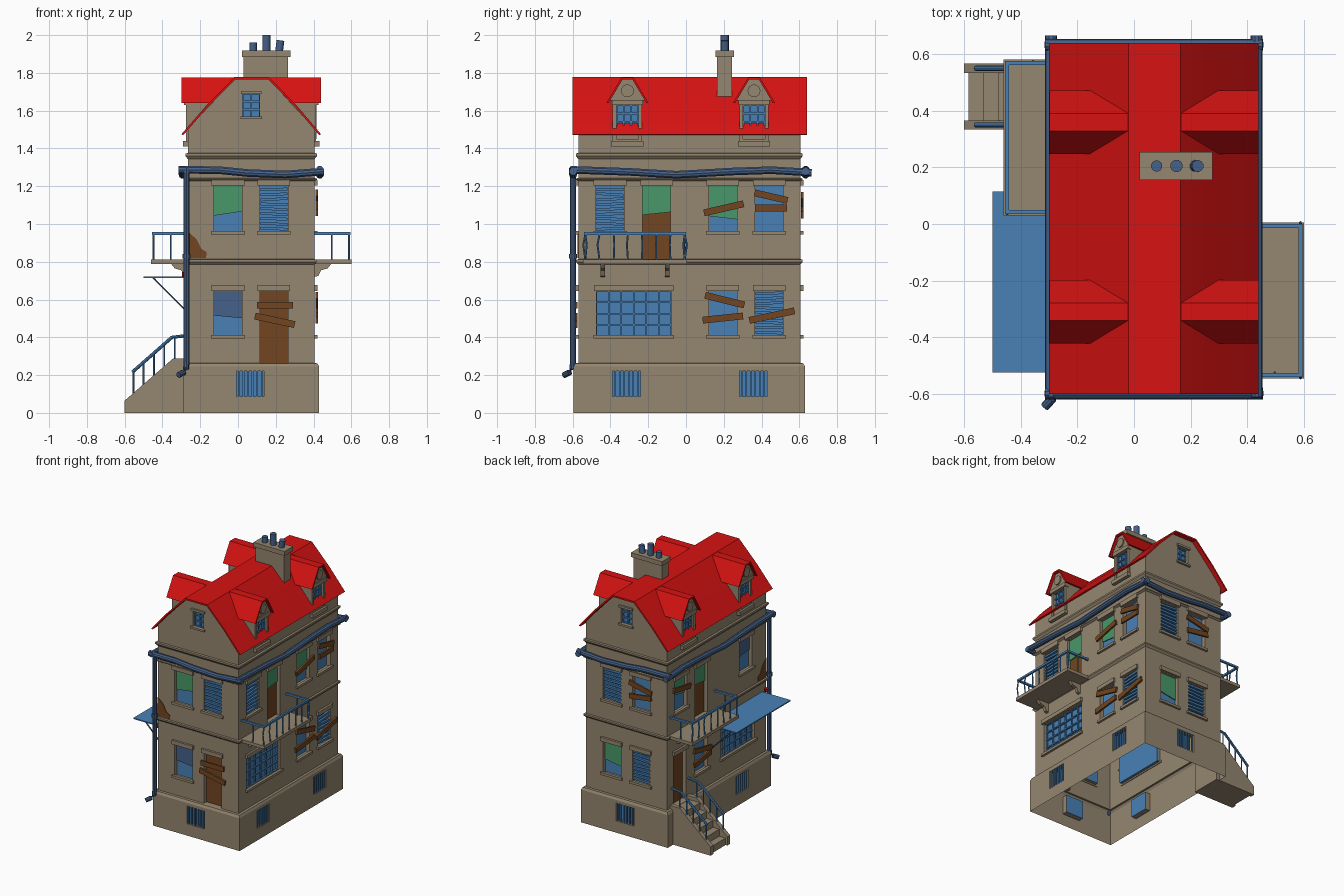
import bpy, bmesh, math, random
from mathutils import Vector

if "Cube" in bpy.data.objects:
    bpy.data.objects.remove(bpy.data.objects["Cube"])
random.seed(4)

COL = {"stone": (0.30, 0.24, 0.16), "roof_red": (0.68, 0.006, 0.006), "glass_blue": (0.065, 0.22, 0.47),
       "curtain_green": (0.065, 0.31, 0.14), "wood_brown": (0.17, 0.06, 0.015), "slate_blue": (0.06, 0.12, 0.25)}
MATS = {}
for n, c in COL.items():
    MATS[n] = bpy.data.materials.new(n)
    MATS[n].diffuse_color = (*c, 1)
PARTS = {}
X0, X1, Y0, Y1 = -0.265, 0.405, -0.57, 0.605   # outer wall planes


def add(part, mat, verts, faces, recalc=True):
    bm = PARTS.setdefault(part, (mat, bmesh.new()))[1]
    vs = [bm.verts.new(v) for v in verts]
    fs = [bm.faces.new([vs[i] for i in f]) for f in faces]
    if recalc:
        bmesh.ops.recalc_face_normals(bm, faces=fs)


def P(s, u, z, d):  # wall coordinates: along wall, height, outward distance
    return Vector({"F": (u, Y0 - d, z), "R": (X1 + d, u, z), "B": (u, Y1 + d, z), "L": (X0 - d, u, z)}[s])


def prism(part, mat, pts, f, t0, t1):
    n = len(pts)
    add(part, mat, [f(a, b, t) for t in (t0, t1) for a, b in pts],
        [list(range(n)), list(range(n, 2 * n))] + [(i, (i + 1) % n, n + (i + 1) % n, n + i) for i in range(n)])


def plate(part, mat, s, pts, d0, d1):
    prism(part, mat, pts, lambda u, z, d: P(s, u, z, d), d0, d1)


def wbox(part, mat, s, u, z, w, h, d0, d1, ang=0):
    c, k = math.cos(math.radians(ang)), math.sin(math.radians(ang))
    plate(part, mat, s, [(u + a * w / 2 * c - b * h / 2 * k, z + a * w / 2 * k + b * h / 2 * c)
                         for a, b in ((-1, -1), (1, -1), (1, 1), (-1, 1))], d0, d1)


def box(part, mat, x0, x1, y0, y1, z0, z1):
    prism(part, mat, [(x0, y0), (x1, y0), (x1, y1), (x0, y1)], lambda a, b, t: (a, b, t), z0, z1)


def tube(part, mat, pts, r, n=10):
    pts = [Vector(p) for p in pts]
    vs, m = [], len(pts)
    for i, p in enumerate(pts):
        t = (pts[min(i + 1, m - 1)] - pts[max(i - 1, 0)]).normalized()
        a = t.cross(Vector((0.31, 0.95, 0.02) if abs(t.z) > 0.8 else (0, 0, 1))).normalized()
        b = t.cross(a)
        vs += [p + r * (math.cos(k * math.tau / n) * a + math.sin(k * math.tau / n) * b) for k in range(n)]
    add(part, mat, vs, [list(range(n)), list(range((m - 1) * n, m * n))] +
        [(i * n + k, i * n + (k + 1) % n, (i + 1) * n + (k + 1) % n, (i + 1) * n + k)
         for i in range(m - 1) for k in range(n)])


def loft(part, prof):  # rectangular ring mouldings around the house
    vs = [(x, y, z) for d, z in prof for x, y in
          ((X0 - d, Y0 - d), (X1 + d, Y0 - d), (X1 + d, Y1 + d), (X0 - d, Y1 + d))]
    add(part, "stone", vs, [(r * 4 + k, r * 4 + (k + 1) % 4, r * 4 + 4 + (k + 1) % 4, r * 4 + 4 + k)
                            for r in range(len(prof) - 1) for k in range(4)], False)


def wall(part, s, u0, u1, z0, z1, d, holes, depth=0.03):  # wall with recessed openings
    def quad(p, m, q):
        add(p, m, [P(s, *v) for v in q], [(3, 2, 1, 0) if s in "BL" else (0, 1, 2, 3)], False)
    us = sorted({u0, u1, *[v for h in holes for v in h[:2]]})
    zs = sorted({z0, z1, *[v for h in holes for v in h[2:4]]})
    for a, b in zip(us, us[1:]):
        for e, f in zip(zs, zs[1:]):
            if not any(h[0] < (a + b) / 2 < h[1] and h[2] < (e + f) / 2 < h[3] for h in holes):
                quad(part, "stone", [(a, e, d), (b, e, d), (b, f, d), (a, f, d)])
    for a, b, e, f, pane in holes:
        c = [(a, e), (b, e), (b, f), (a, f)]
        for i in range(4):
            p, q = c[i], c[(i + 1) % 4]
            quad(part, "stone", [(*p, d), (*q, d), (*q, d - depth), (*p, d - depth)])
        quad("door_panels" if pane == "wood_brown" else "window_panes", pane, [(*p, d - depth) for p in c])


def bars(s, u, w, z0, z1, cols, rows, d):  # glazing bars
    for i in range(cols + 1):
        wbox("glazing_bars", "glass_blue", s, u - w / 2 + w * i / cols, (z0 + z1) / 2, 0.009, z1 - z0, d, d + 0.01)
    for i in range(rows + 1):
        wbox("glazing_bars", "glass_blue", s, u, z0 + (z1 - z0) * i / rows, w, 0.009, d, d + 0.012)


HOLES = {s: [] for s in "FRBL"}


def opening(s, u, z0, z1, w=0.148, door=False, curtain=None, mid=(0.5, 0.55), blind=False, grid=None, boards=()):
    HOLES[s].append((u - w / 2, u + w / 2, z0, z1, "wood_brown" if door else "glass_blue"))
    wbox("window_lintels", "stone", s, u, z1 + 0.016, w + 0.025, 0.03, -0.005, 0.016)
    if not door:
        wbox("window_sills", "stone", s, u, z0 - 0.002, w + 0.03, 0.018, -0.005, 0.016)
    if curtain:
        h = z1 - z0
        plate(curtain + "_curtains", curtain, s, [(u - w / 2, z0 + h * mid[0]), (u + w / 2, z0 + h * mid[1]),
                                                  (u + w / 2, z1), (u - w / 2, z1)], -0.029, -0.022)
    if blind:
        for i in range(9):
            wbox("blind_slats", "glass_blue", s, u, z0 + 0.02 + i * 0.026, w - 0.004, 0.014, -0.022, -0.006,
                 random.uniform(-4, 4))
    if grid:
        bars(s, u, w, z0, z1, *grid, -0.03)
    for bu, bz, ln, an in boards:
        wbox("boards", "wood_brown", s, u + bu, bz, ln, 0.036, 0.004, 0.018, an)


G, U = (0.405, 0.645), (0.955, 1.203)     # ground and upper window heights
GR, SL = "curtain_green", "slate_blue"
# front openings
opening("F", -0.053, *G, curtain=SL, mid=(0.46, 0.4))
opening("F", 0.19, 0.265, 0.645, door=True, boards=[(0.005, 0.57, 0.19, 0), (0.005, 0.49, 0.215, -12)])
opening("F", -0.053, *U, curtain=GR, mid=(0.36, 0.45))
opening("F", 0.19, *U, blind=True)
# right openings
opening("R", -0.277, *G, w=0.396, grid=(6, 4))
opening("R", 0.195, *G, boards=[(0.01, 0.597, 0.215, -14), (0, 0.502, 0.215, 6)])
opening("R", 0.44, *G, blind=True, boards=[(0.015, 0.515, 0.245, 12)])
opening("R", -0.402, *U, blind=True)
opening("R", -0.155, 0.815, 1.203, door=True, curtain=GR, mid=(0.6, 0.64))
opening("R", 0.195, *U, curtain=GR, mid=(0.35, 0.28), boards=[(0.005, 1.083, 0.215, 13)])
opening("R", 0.44, *U, boards=[(0.01, 1.145, 0.18, -13), (0.01, 1.085, 0.17, 0)])
# back openings
opening("B", 0.19, *G, curtain=GR, mid=(0.3, 0.4))
opening("B", -0.053, *G, blind=True)
opening("B", 0.19, *U, blind=True)
opening("B", -0.053, *U, boards=[(0, 1.13, 0.19, 13), (0, 1.06, 0.18, -8)])
# left openings
opening("L", 0.45, 0.265, 0.645, door=True)
opening("L", 0.195, *G, boards=[(0, 0.57, 0.21, 12), (0, 0.50, 0.2, -8)])
opening("L", -0.235, *G, w=0.396, grid=(6, 4))
opening("L", 0.44, *U, curtain=GR, mid=(0.4, 0.5), boards=[(0, 1.12, 0.2, 10)])
opening("L", 0.195, 0.815, 1.203, door=True, curtain=GR, mid=(0.6, 0.64))
opening("L", -0.33, *U, curtain=SL, mid=(0.5, 0.45))

# walls, plinth and barred basement windows
CELLAR = {"F": [0.065], "B": [0.065], "R": [-0.315, 0.355], "L": [-0.25]}
for s in "FRBL":
    a, b = (X0, X1) if s in "FB" else (Y0, Y1)
    wall("house_walls", s, a, b, 0.26, 1.505, 0, HOLES[s])
    wall("plinth", s, a - 0.025, b + 0.025, 0, 0.245, 0.025,
         [(u - 0.073, u + 0.073, 0.088, 0.222, "glass_blue") for u in CELLAR[s]], 0.04)
    for u in CELLAR[s]:
        for i in range(6):
            wbox("basement_bars", "glass_blue", s, u - 0.06 + i * 0.024, 0.155, 0.009, 0.134, 0.012, 0.022)
loft("plinth", [(0.025, 0.245), (0.016, 0.262), (0, 0.265)])
for z, h in ((0.80, 0.014), (1.36, 0.016), (1.235, 0.008)):
    loft("string_courses", [(0, z - h), (0.006, z - h * 0.6), (0.013, z), (0.013, z + h * 0.8), (0, z + h)])

# gable ends with small attic windows
for s in "FB":
    wall("gable_walls", s, -0.02, 0.165, 1.505, 1.765, 0, [(0.025, 0.115, 1.565, 1.69, "glass_blue")])
    for a, b in ((X0, -0.02), (X1, 0.165)):
        plate("gable_walls", "stone", s, [(a, 1.505), (b, 1.505), (b, 1.765)], -0.01, 0)
    bars(s, 0.07, 0.09, 1.565, 1.69, 2, 3, -0.03)
    wbox("window_lintels", "stone", s, 0.07, 1.695, 0.11, 0.016, 0, 0.014)
    wbox("window_sills", "stone", s, 0.07, 1.562, 0.115, 0.014, 0, 0.016)

# main roof
out = [(-0.30, 1.475), (-0.168, 1.627), (-0.02, 1.777), (0.165, 1.777), (0.311, 1.627), (0.44, 1.475)]
inn = [(x + (0.011 if x < 0.07 else -0.011) * (0.4 if z > 1.7 else 1), z - (0.012 if z > 1.7 else 0.004)) for x, z in out]
prism("main_roof", "roof_red", out + inn[::-1], lambda x, z, y: (x, y, z), -0.60, 0.64)

# dormers
for s in "RL":
    for u in (-0.31, 0.36):
        wall("dormer_fronts", s, u - 0.078, u + 0.078, 1.425, 1.66, 0.01,
             [(u - 0.058, u + 0.058, 1.45, 1.63, "glass_blue")], 0.025)
        for k in (-1, 1):
            wbox("dormer_cheeks", "stone", s, u + k * 0.073, 1.543, 0.01, 0.235, -0.2, 0.009)
        bars(s, u, 0.116, 1.45, 1.63, 3, 4, -0.015)
        wbox("dormer_sills", "stone", s, u, 1.425, 0.172, 0.028, -0.01, 0.026)
        wbox("dormer_lintels", "stone", s, u, 1.643, 0.165, 0.028, -0.01, 0.022)
        plate("dormer_gables", "stone", s, [(u - 0.095, 1.655), (u + 0.095, 1.655), (u + 0.032, 1.766), (u - 0.032, 1.766)], -0.2, 0.014)
        plate("dormer_roundels", "stone", s, [(u + 0.034 * math.cos(i * math.tau / 16), 1.705 + 0.034 * math.sin(i * math.tau / 16))
                                              for i in range(16)], 0.01, 0.024)
        half = [(0.112, 1.64), (0.031, 1.776)]
        plate("dormer_roofs", "roof_red", s, [(u - a, z) for a, z in half] + [(u + a, z) for a, z in half[::-1]] +
              [(u + 0.1, 1.64), (u + 0.026, 1.765), (u - 0.026, 1.765), (u - 0.1, 1.64)], -0.25, 0.034)

# chimney
box("chimney", "stone", 0.03, 0.265, 0.165, 0.243, 1.66, 1.885)
box("chimney_cap", "stone", 0.02, 0.278, 0.155, 0.255, 1.885, 1.918)
for x, z, r, t in ((0.08, 1.96, 0.02, 0), (0.15, 2.0, 0.022, 0), (0.217, 1.972, 0.021, 0.008)):
    tube("chimney_pots", SL, [(x, 0.205, 1.91), (x + t, 0.205, z)], r, 12)

# sagging gutter and downpipe
WF = [(-0.315, 1.287), (-0.1, 1.285), (0.05, 1.27), (0.25, 1.262), (0.455, 1.278)]
WR = [(-0.612, 1.287), (-0.3, 1.276), (-0.05, 1.261), (0.25, 1.278), (0.45, 1.285), (0.665, 1.272)]
for s, w in (("F", WF), ("B", WF), ("R", WR), ("L", WR)):
    tube("gutter", SL, [P(s, u, z, 0.028) for u, z in w], 0.021)
tube("downpipe", SL, [(-0.272, -0.598, 1.285), (-0.272, -0.598, 0.27), (-0.275, -0.602, 0.235),
                      (-0.288, -0.616, 0.215), (-0.315, -0.645, 0.20)], 0.016)
for z in (0.83, 1.285):
    tube("pipe_collars", SL, [(-0.272, -0.598, z - 0.012), (-0.272, -0.598, z + 0.012)], 0.022)

# balconies
for s, a, b in (("R", -0.545, 0.005), ("L", 0.03, 0.58)):
    wbox("balcony_slabs", "stone", s, (a + b) / 2, 0.801, b - a, 0.024, 0, 0.195)
    D = 0.183
    path = [(a + 0.012, 0), (a + 0.012, D), (b - 0.012, D), (b - 0.012, 0)]
    for (u, d), (v, e) in zip(path, path[1:]):
        prism("balcony_rails", "glass_blue", [(min(u, v) - 0.007, min(d, e) - 0.007), (max(u, v) + 0.007, min(d, e) - 0.007),
              (max(u, v) + 0.007, max(d, e) + 0.007), (min(u, v) - 0.007, max(d, e) + 0.007)], lambda p, q, z: P(s, p, z, q), 0.943, 0.957)
        n = 8 if d == e else 3
        for i in range(n if d == e else n - 1):
            t, j = i / (n - 1), random.uniform(-0.012, 0.012)
            u2, d2 = u + (v - u) * t, d + (e - d) * t
            if d != e and d2 < 0.02:
                continue
            tube("balusters", "glass_blue", [P(s, u2, 0.81, d2), P(s, u2 + j, 0.89, d2), P(s, u2, 0.945, d2)], 0.005, 6)
    for u in (a + 0.105, b - 0.105):
        prism("balcony_brackets", "stone", [(0, 0.72), (0.02, 0.725), (0.035, 0.755), (0.07, 0.765), (0.09, 0.79), (0, 0.79)],
              lambda d, z, t: P(s, t, z, d), u - 0.012, u + 0.012)

# awning with braces and lamp
box("awning", "glass_blue", -0.50, X0, -0.525, 0.115, 0.715, 0.723)
for y in (-0.48, 0.07):
    tube("awning_braces", SL, [(-0.45, y, 0.716), (X0, y, 0.53)], 0.005, 6)
tube("lamp", "roof_red", [(-0.283, -0.55, 0.72), (-0.283, -0.55, 0.745)], 0.014)

# exposed brick patches at the corner
for s, c in (("F", X0), ("L", Y0)):
    plate("brick_patches", "wood_brown", s, [(c, 0.82), (c + 0.095, 0.82), (c + 0.1, 0.85), (c + 0.07, 0.87),
                                             (c + 0.045, 0.92), (c, 0.96)], 0, 0.004)

# entrance stairs
XZ = lambda x, z, y: (x, y, z)
steps = [(-0.265, 0), (-0.585, 0)]
for i in range(5):
    steps += [(-0.585 + i * 0.053, 0.052 * i), (-0.585 + i * 0.053, 0.052 * (i + 1))]
prism("stair_steps", "stone", steps[:1] + steps[2:] + [(-0.265, 0.26)], XZ, 0.36, 0.54)
for y in (0.35, 0.55):
    prism("stair_sides", "stone", [(-0.60, 0), (-0.60, 0.065), (-0.345, 0.287), (X0, 0.287), (X0, 0)], XZ, y - 0.016, y + 0.016)
    tube("stair_rails", "glass_blue", [(-0.56, y, 0.215), (-0.35, y, 0.40), (X0, y, 0.41)], 0.009, 8)
    for x in (-0.553, -0.50, -0.445, -0.39, -0.335):
        z = min(0.065 + (x + 0.60) * 0.87, 0.287)
        tube("stair_rail_posts", "glass_blue", [(x, y, z - 0.01), (x, y, min(0.22 + (x + 0.56) * 0.88, 0.40))], 0.005, 6)

# turn the collected parts into objects
for name, (mat, bm) in PARTS.items():
    me = bpy.data.meshes.new(name)
    bmesh.ops.remove_doubles(bm, verts=bm.verts, dist=1e-5) if name in ("house_walls", "plinth") else None
    bm.to_mesh(me)
    bm.free()
    me.materials.append(MATS[mat])
    me.shade_smooth()
    me.set_sharp_from_angle(angle=0.6)
    bpy.context.scene.collection.objects.link(bpy.data.objects.new(name, me))

for m in bpy.data.materials:
    if m.users and not m.is_grease_pencil:
        m.use_nodes = True
        m.node_tree.nodes["Principled BSDF"].inputs["Base Color"].default_value = m.diffuse_color
